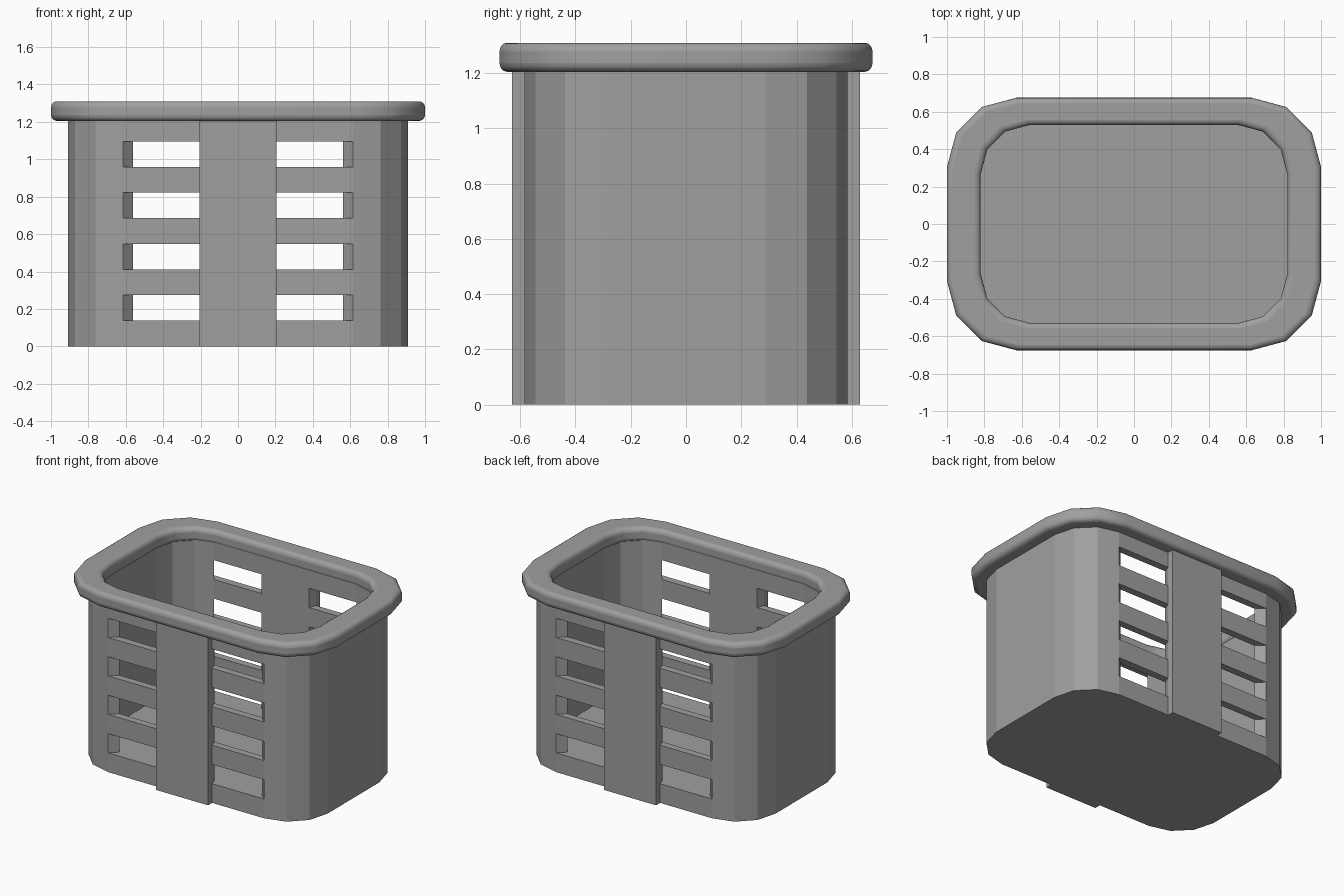
import bpy
import bmesh
import math
from mathutils import Vector

default = bpy.data.objects.get("Cube")
if default:
    bpy.data.objects.remove(default, do_unlink=True)

grey = bpy.data.materials.new("grey plastic")
grey.use_nodes = True
colour = (0.35, 0.35, 0.35, 1)
grey.diffuse_color = colour
grey.node_tree.nodes["Principled BSDF"].inputs["Base Color"].default_value = colour

PANEL = 0.205   # half width of the centre panels
HALF_X, HALF_Y, RADIUS = 0.91, 0.585, 0.295
STEP = 0.137    # height of one slot row
TOP = 1.23


def outline(hx, hy, radius, split=None):
    """Rounded rectangle, three segments per corner, optionally split on the long sides."""
    points = []
    for quarter, (sx, sy) in enumerate([(1, 1), (-1, 1), (-1, -1), (1, -1)]):
        for step in range(4):
            a = math.radians(90 * quarter + 30 * step)
            points.append(Vector((sx * (hx - radius) + radius * math.cos(a),
                                  sy * (hy - radius) + radius * math.sin(a), 0)))
        if split and quarter in (0, 2):
            points += [Vector((sx * split, sy * hy, 0)), Vector((-sx * split, sy * hy, 0))]
    return points


def ring(bm, points, z):
    return [bm.verts.new((p.x, p.y, z)) for p in points]


def bridge(bm, a, b):
    for i in range(len(a)):
        j = (i + 1) % len(a)
        bm.faces.new((a[i], a[j], b[j], b[i]))


def finish(bm, name):
    bmesh.ops.recalc_face_normals(bm, faces=bm.faces)
    mesh = bpy.data.meshes.new(name)
    bm.to_mesh(mesh)
    bm.free()
    mesh.materials.append(grey)
    obj = bpy.data.objects.new(name, mesh)
    bpy.context.collection.objects.link(obj)
    return obj


# Basket body: thick wall with slots left open, closed by a floor
bm = bmesh.new()
outer_line = outline(HALF_X, HALF_Y, RADIUS, PANEL)
inner_line = [p * 0.912 for p in outer_line]
levels = [STEP * k for k in range(9)] + [TOP]
outer = [ring(bm, outer_line, z) for z in levels]
inner = [ring(bm, inner_line, z) for z in levels[1:]]
inner.insert(0, None)
count = len(outer_line)


def is_slot(i, k):
    p, q = outer_line[i], outer_line[(i + 1) % count]
    flat = abs(p.y - q.y) < 0.001 and abs(p.y) > HALF_Y - 0.001
    return flat and abs(p.x + q.x) > PANEL and k % 2 == 1


for k in range(len(levels) - 1):
    for i in range(count):
        j = (i + 1) % count
        out = [outer[k][i], outer[k][j], outer[k + 1][j], outer[k + 1][i]]
        if k == 0:
            bm.faces.new(out)
            continue
        inn = [inner[k][i], inner[k][j], inner[k + 1][j], inner[k + 1][i]]
        if is_slot(i, k):
            bridge(bm, out, inn)
        else:
            bm.faces.new(out)
            bm.faces.new(inn[::-1])
bm.faces.new(outer[0])
bm.faces.new(inner[1])
bridge(bm, outer[-1], inner[-1])
finish(bm, "basket_body")

# Raised centre panels on the front and back
for name, side in (("front_panel", -1), ("back_panel", 1)):
    bm = bmesh.new()
    bmesh.ops.create_cube(bm, size=1)
    bmesh.ops.scale(bm, verts=bm.verts, vec=(2 * PANEL, 0.046, 1.22))
    bmesh.ops.translate(bm, verts=bm.verts, vec=(0, side * 0.607, 0.61))
    finish(bm, name)

# Rounded rim
bm = bmesh.new()
big = outline(1.0, 0.675, 0.37)
small = outline(0.82, 0.53, 0.265)
rings = [ring(bm, line, z) for line, z in
         ((big, 1.205), (big, 1.31), (small, 1.31), (small, 1.205))]
for n in range(4):
    bridge(bm, rings[n], rings[(n + 1) % 4])
rim = finish(bm, "rim")
bevel = rim.modifiers.new("rounding", 'BEVEL')
bevel.width = 0.032
bevel.segments = 4
bevel.limit_method = 'ANGLE'
bevel.angle_limit = math.radians(45)
bpy.ops.object.select_all(action='DESELECT')
rim.select_set(True)
bpy.context.view_layer.objects.active = rim
bpy.ops.object.shade_smooth_by_angle(angle=math.radians(40))
